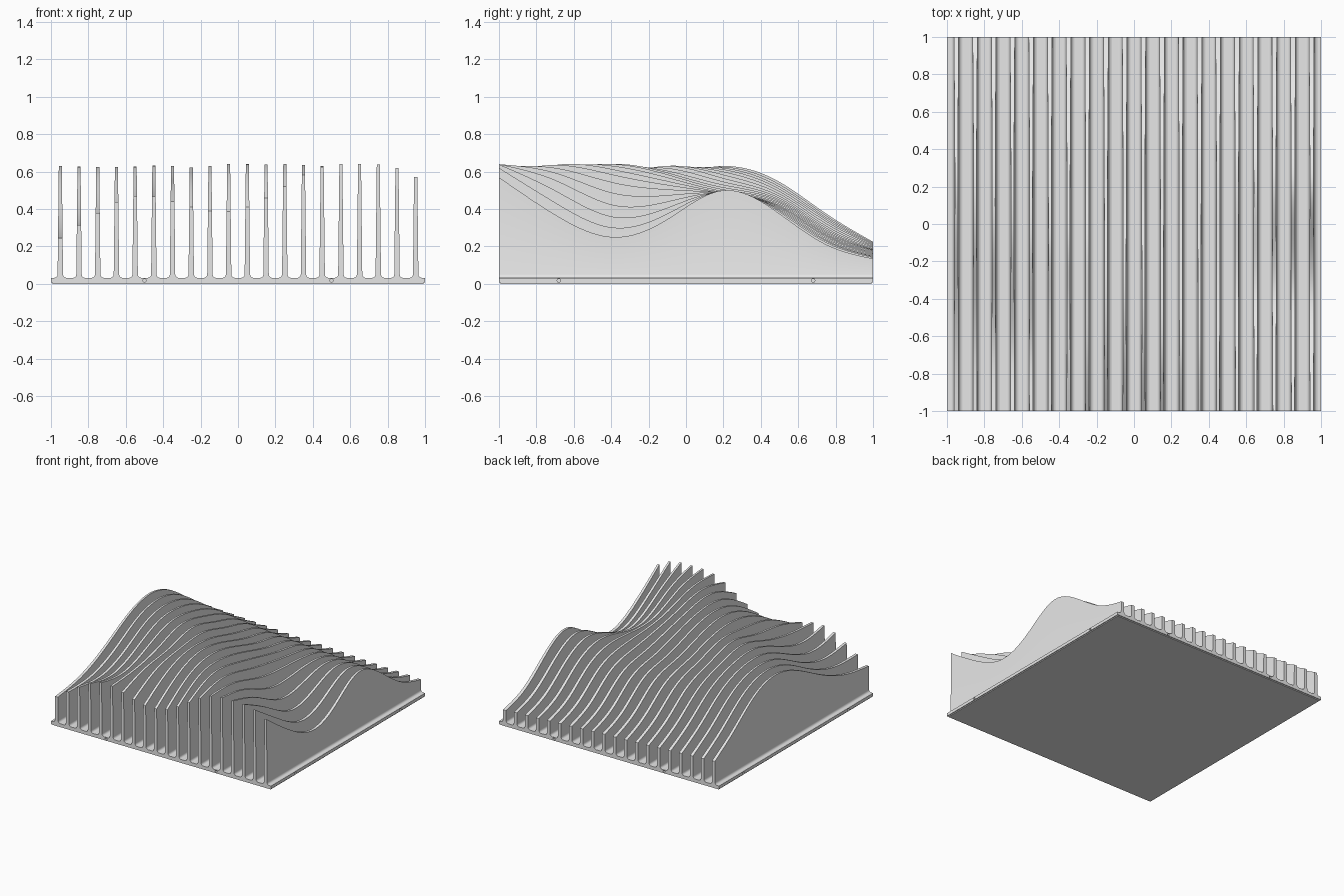
import bpy, bmesh, math

if "Cube" in bpy.data.objects:
    bpy.data.objects.remove(bpy.data.objects["Cube"])

grey = bpy.data.materials.new("light_grey")
grey.diffuse_color = (0.8, 0.8, 0.8, 1)
grey.use_nodes = True
grey.node_tree.nodes["Principled BSDF"].inputs["Base Color"].default_value = grey.diffuse_color

# Height field of the wavy relief: one row per x column, one value per y station
YS = [-1, -.7, -.38, -.1, .2, .5, .75, 1]
XS = [-.95, -.75, -.55, -.35, -.15, .05, .25, .45, .65, .85, .95]
RELIEF = [
    (.245, .29, .41, .55, .63, .545, .375, .225),
    (.38, .36, .46, .59, .62, .52, .355, .215),
    (.47, .44, .535, .622, .60, .495, .335, .205),
    (.44, .53, .575, .63, .565, .47, .31, .195),
    (.39, .555, .63, .605, .53, .45, .29, .185),
    (.41, .585, .64, .585, .505, .435, .275, .18),
    (.52, .635, .61, .55, .49, .42, .262, .17),
    (.625, .62, .54, .505, .487, .41, .25, .16),
    (.64, .555, .42, .44, .49, .398, .235, .15),
    (.62, .435, .30, .375, .497, .385, .222, .142),
    (.57, .37, .25, .345, .50, .375, .21, .135),
]
FLOOR = 0.032


def spline(ts, vs, t):
    """Natural cubic spline through (ts, vs), evaluated at t."""
    n = len(ts)
    h = [ts[i + 1] - ts[i] for i in range(n - 1)]
    c, d, m = [0] * n, [0] * n, [0] * n
    for i in range(1, n - 1):
        r = 6 * ((vs[i + 1] - vs[i]) / h[i] - (vs[i] - vs[i - 1]) / h[i - 1])
        p = 2 * (h[i - 1] + h[i]) - h[i - 1] * c[i - 1]
        c[i], d[i] = h[i] / p, (r - h[i - 1] * d[i - 1]) / p
    for i in range(n - 2, 0, -1):
        m[i] = d[i] - c[i] * m[i + 1]
    i = max(k for k in range(n - 1) if k == 0 or ts[k] <= t)
    a, b = (ts[i + 1] - t) / h[i], (t - ts[i]) / h[i]
    return a * vs[i] + b * vs[i + 1] + ((a**3 - a) * m[i] + (b**3 - b) * m[i + 1]) * h[i]**2 / 6


def finish(name, bm):
    bmesh.ops.recalc_face_normals(bm, faces=bm.faces[:])
    me = bpy.data.meshes.new(name)
    bm.to_mesh(me)
    bm.free()
    me.materials.append(grey)
    ob = bpy.data.objects.new(name, me)
    bpy.context.collection.objects.link(ob)
    return ob


def slab(name, half, z0, z1):
    bm = bmesh.new()
    bmesh.ops.create_cube(bm, size=1)
    for v in bm.verts:
        v.co = (v.co.x * 2 * half, v.co.y * 2 * half, z1 if v.co.z > 0 else z0)
    return finish(name, bm)


def half_width(z):
    return 0.0145 - 0.0065 * (z - 0.05) / 0.59


def fin(name, x, steps=72):
    """Thin tapered wall with a filleted foot and a wavy top edge."""
    bm = bmesh.new()
    rings = []
    r = 0.018
    for k in range(steps + 1):
        y = -1 + 2 * k / steps
        top = min(0.642, spline(XS, [spline(YS, row, y) for row in RELIEF], x))
        side = [(half_width(.05) + r, FLOOR - .004)]
        for a in (0, 30, 60, 90):
            s = math.radians(a)
            side.append((half_width(.05) + r * (1 - math.sin(s)), FLOOR + r * (1 - math.cos(s))))
        side.append((half_width(top), top))
        ring = side + [(-w, z) for w, z in reversed(side)]
        rings.append([bm.verts.new((x + w, y, z)) for w, z in ring])
    for a, b in zip(rings, rings[1:]):
        for i in range(len(a)):
            j = (i + 1) % len(a)
            bm.faces.new((a[i], a[j], b[j], b[i]))
    bm.faces.new(rings[0])
    bm.faces.new(rings[-1])
    ob = finish(name, bm)
    bpy.context.view_layer.objects.active = ob
    ob.select_set(True)
    bpy.ops.object.shade_smooth_by_angle(angle=math.radians(35))
    ob.select_set(False)


# Base plate on a slightly inset foot plate
base = slab("base_plate", 1, 0.007, FLOOR)
slab("foot_plate", 0.993, 0, 0.008)

# Small pin holes in the four edges of the base
bm = bmesh.new()
for s in (-1, 1):
    for pos, axis in (((.5 * s, -1), 0), ((.5 * s, 1), 0), ((-1, .68 * s), 1), ((1, .68 * s), 1)):
        vs = bmesh.ops.create_cone(bm, cap_ends=True, segments=16, radius1=.009,
                                   radius2=.009, depth=.08)["verts"]
        for v in vs:
            u, w, d = v.co
            v.co = ((pos[0] + u, pos[1] + d, .018 + w) if axis == 0
                    else (pos[0] + d, pos[1] + u, .018 + w))
cutter = finish("pin_hole_cutter", bm)
cutter.hide_render = True
cutter.hide_set(True)
mod = base.modifiers.new("pin_holes", "BOOLEAN")
mod.object = cutter
mod.operation = "DIFFERENCE"
mod.solver = "EXACT"

# Row of twenty fins
for i in range(20):
    fin(f"fin_{i + 1:02d}", -0.95 + 0.1 * i)
